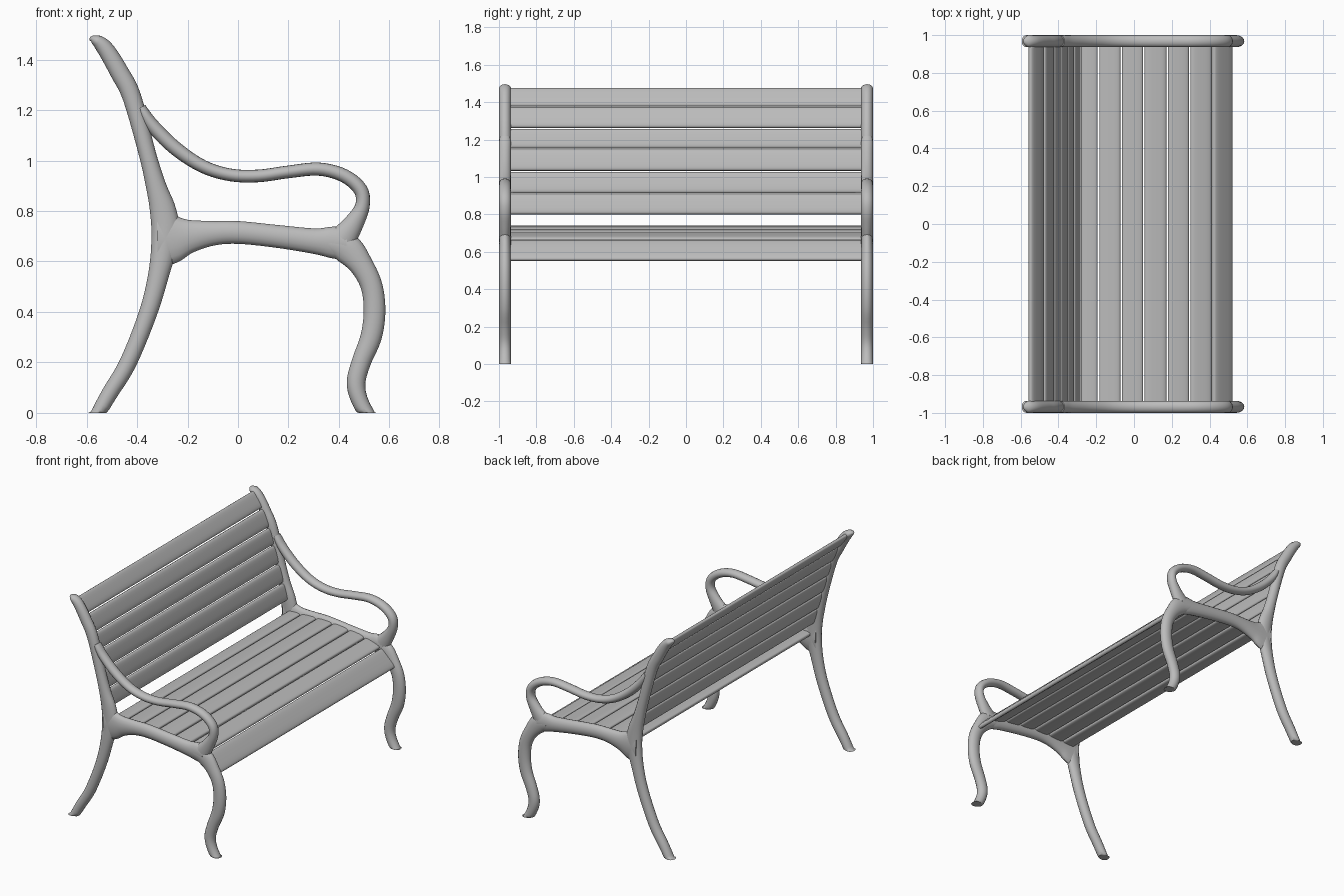
import bpy, bmesh, math
from mathutils import Vector

cube = bpy.data.objects.get("Cube")
if cube:
    bpy.data.objects.remove(cube, do_unlink=True)

grey = bpy.data.materials.new("plain grey")
grey.use_nodes = True
grey.diffuse_color = (0.5, 0.5, 0.5, 1)
grey.node_tree.nodes["Principled BSDF"].inputs["Base Color"].default_value = (0.5, 0.5, 0.5, 1)

HALF_DEPTH = 0.032      # frame half thickness along y
FRAME_Y = 0.968         # frame centre plane
SLAT_END = 0.945


def finish(name, bm, angle):
    bmesh.ops.recalc_face_normals(bm, faces=bm.faces)
    mesh = bpy.data.meshes.new(name)
    bm.to_mesh(mesh)
    bm.free()
    mesh.materials.append(grey)
    obj = bpy.data.objects.new(name, mesh)
    bpy.context.collection.objects.link(obj)
    bpy.ops.object.select_all(action='DESELECT')
    obj.select_set(True)
    bpy.context.view_layer.objects.active = obj
    bpy.ops.object.shade_smooth_by_angle(angle=math.radians(angle))
    return obj


def skin(bm, rings):
    """Bridge a row of vertex rings and cap both ends."""
    rows = [[bm.verts.new(p) for p in ring] for ring in rings]
    n = len(rows[0])
    for a, b in zip(rows, rows[1:]):
        for i in range(n):
            j = (i + 1) % n
            bm.faces.new((a[i], a[j], b[j], b[i]))
    bm.faces.new(rows[0])
    bm.faces.new(rows[-1])


def smooth_path(points, steps=5):
    """Catmull-Rom through (x, z, half width) points."""
    pts = [Vector(p) for p in points]
    pts = [2 * pts[0] - pts[1]] + pts + [2 * pts[-1] - pts[-2]]
    out = []
    for a, b, c, d in zip(pts, pts[1:], pts[2:], pts[3:]):
        for s in range(steps):
            t = s / steps
            out.append(b + (c - a) * t / 2 + (2 * a - 5 * b + 4 * c - d) * t * t / 2
                       + (3 * b - a - 3 * c + d) * t ** 3 / 2)
    return out + [pts[-2]]


def add_bar(bm, points, y, sides=16):
    """Sweep an oval section along a path in the plane of the frame."""
    path = smooth_path(points)
    rings = []
    for i, p in enumerate(path):
        d = path[min(i + 1, len(path) - 1)] - path[max(i - 1, 0)]
        normal = Vector((-d.y, d.x)).normalized()
        depth = min(HALF_DEPTH, p.z * 1.4)
        ring = []
        for k in range(sides):
            a = math.tau * k / sides
            w = p.z * math.cos(a)
            ring.append((p.x + normal.x * w, y + depth * math.sin(a),
                         max(0, p.y + normal.y * w)))
        rings.append(ring)
    skin(bm, rings)


# Members of one cast side frame: x, z, half width
back_post = [(-.57, -.03, .028), (-.51, .075, .032), (-.435, .2, .034), (-.355, .4, .036),
             (-.312, .56, .042), (-.287, .7, .056), (-.297, .8, .052), (-.325, .9, .04),
             (-.36, 1.03, .034), (-.42, 1.25, .037), (-.47, 1.35, .037),
             (-.517, 1.43, .034), (-.548, 1.466, .028), (-.575, 1.48, .016), (-.588, 1.479, .004)]
seat_rail = [(-.32, .69, .12), (-.25, .692, .097), (-.19, .7, .066), (-.1, .712, .049),
             (0, .715, .045), (.15, .7, .045), (.3, .681, .05), (.37, .676, .062), (.43, .67, .065)]
front_leg = [(.36, .672, .045), (.43, .652, .06), (.49, .583, .047), (.53, .5, .043),
             (.541, .4, .043), (.527, .3, .042), (.488, .2, .038), (.468, .12, .037),
             (.482, .05, .033), (.525, -.03, .03)]
arm = [(-.385, 1.21, .02), (-.34, 1.14, .027), (-.25, 1.05, .028), (-.14, .977, .026),
       (-.03, .943, .025), (.08, .939, .025), (.2, .955, .025), (.32, .966, .026),
       (.42, .94, .027), (.485, .885, .028), (.493, .82, .029), (.458, .75, .04), (.415, .69, .055)]

for side, y in (("left_side", FRAME_Y), ("right_side", -FRAME_Y)):
    # the model's depth runs along x, so each frame lies in an x-z plane
    for part, pts in (("back_post", back_post), ("seat_rail", seat_rail),
                      ("front_leg", front_leg), ("armrest", arm)):
        bm = bmesh.new()
        add_bar(bm, pts, y)
        finish(part + ("_a" if y > 0 else "_b"), bm, 50)


def add_slat(name, start, end, thick=0.03, gap=0.008, sides=20):
    """Board with softly rounded long edges between two section points."""
    a, b = Vector(start), Vector(end)
    mid, along = (a + b) / 2, (b - a)
    half = along.length / 2 - gap / 2
    along.normalize()
    across = Vector((-along.y, along.x))
    rings = []
    for y in (-SLAT_END, SLAT_END):
        ring = []
        for k in range(sides):
            t = math.tau * (k + .5) / sides
            c, s = math.cos(t), math.sin(t)
            u = math.copysign(abs(c) ** .6, c) * half
            v = math.copysign(abs(s) ** .6, s) * thick / 2
            p = mid + along * u + across * v
            ring.append((p.x, y, p.y))
        rings.append(ring)
    bm = bmesh.new()
    skin(bm, rings)
    finish(name, bm, 50)


# Backrest boards follow the posts, seat boards follow the rails
back_edges = [(-.555, 1.477), (-.482, 1.375), (-.43, 1.26), (-.396, 1.15),
              (-.36, 1.03), (-.325, .91), (-.292, .797)]
seat_edges = [(-.285, .72), (-.188, .722), (-.068, .727), (.052, .725), (.175, .712),
              (.295, .695), (.415, .662), (.522, .552)]
for label, edges in (("back_slat", back_edges), ("seat_slat", seat_edges)):
    for i, (a, b) in enumerate(zip(edges, edges[1:])):
        add_slat(f"{label}_{i + 1}", a, b)
